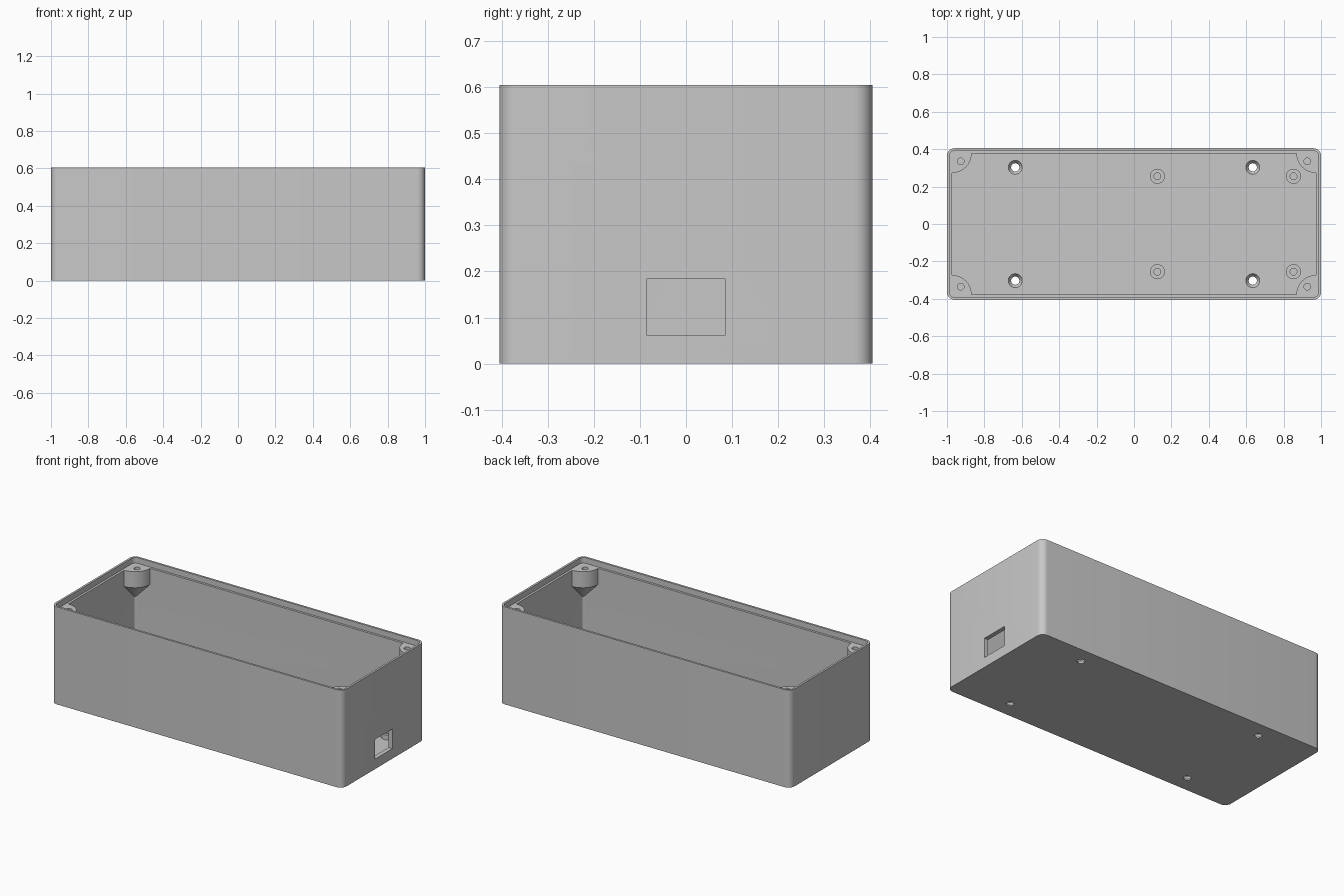
import bpy, bmesh, math
from mathutils import Matrix

if "Cube" in bpy.data.objects:
    bpy.data.objects.remove(bpy.data.objects["Cube"], do_unlink=True)

# Main sizes
HX, HY, TOP = 1.0, 0.405, 0.605
WALL, LIP, LEDGE, FLOOR = 0.027, 0.013, 0.57, 0.03
CORNERS = [(sx, sy) for sx in (-1, 1) for sy in (-1, 1)]

grey = bpy.data.materials.new("grey plastic")
grey.use_nodes = True
colour = (0.58, 0.58, 0.58, 1)
grey.diffuse_color = colour
grey.node_tree.nodes["Principled BSDF"].inputs["Base Color"].default_value = colour


def make_object(name, bm):
    bmesh.ops.recalc_face_normals(bm, faces=bm.faces)
    mesh = bpy.data.meshes.new(name)
    bm.to_mesh(mesh)
    bm.free()
    mesh.materials.append(grey)
    obj = bpy.data.objects.new(name, mesh)
    bpy.context.collection.objects.link(obj)
    return obj


def rounded_ring(bm, inset, radius, z, steps=8):
    """Loop of vertices around a rounded rectangle."""
    ring = []
    for sx, sy, start in ((1, 1, 0), (-1, 1, 90), (-1, -1, 180), (1, -1, 270)):
        cx, cy = sx * (HX - inset - radius), sy * (HY - inset - radius)
        for i in range(steps + 1):
            a = math.radians(start + 90 * i / steps)
            ring.append(bm.verts.new((cx + radius * math.cos(a), cy + radius * math.sin(a), z)))
    return ring


def bridge(bm, a, b):
    for i in range(len(a)):
        j = (i + 1) % len(a)
        bm.faces.new((a[i], a[j], b[j], b[i]))


def cylinder(bm, x, y, z0, z1, r0, r1=None):
    bmesh.ops.create_cone(bm, cap_ends=True, segments=32, radius1=r0,
                          radius2=r0 if r1 is None else r1, depth=z1 - z0,
                          matrix=Matrix.Translation((x, y, (z0 + z1) / 2)))


def combine(target, tool, operation):
    mod = target.modifiers.new(operation.lower(), "BOOLEAN")
    mod.operation, mod.solver, mod.object = operation, "EXACT", tool
    bpy.ops.object.select_all(action="DESELECT")
    bpy.context.view_layer.objects.active = target
    target.select_set(True)
    bpy.ops.object.modifier_apply(modifier=mod.name)
    bpy.data.objects.remove(tool, do_unlink=True)


# Open tray with a stepped rim
bm = bmesh.new()
rings = [rounded_ring(bm, *spec) for spec in (
    (0, 0.04, 0), (0, 0.04, TOP), (LIP, 0.028, TOP),
    (LIP, 0.028, LEDGE), (WALL, 0.014, LEDGE), (WALL, 0.014, FLOOR))]
for lower, upper in zip(rings, rings[1:]):
    bridge(bm, lower, upper)
bm.faces.new(rings[0])
bm.faces.new(rings[-1])
case = make_object("enclosure_body", bm)

# Corner screw bosses: quarter-round posts tapering into the corner
bm = bmesh.new()
for sx, sy in CORNERS:
    cx, cy = HX - WALL, HY - WALL
    bed, r = 0.006, 0.105
    outline = [(cx + bed, cy + bed), (cx + bed, cy - r)]
    for i in range(17):
        a = math.pi / 2 * i / 16
        outline.append((cx - r * math.sin(a), cy - r * math.cos(a)))
    outline.append((cx - r, cy + bed))
    top = [bm.verts.new((sx * x, sy * y, LEDGE)) for x, y in outline]
    low = [bm.verts.new((sx * x, sy * y, 0.47)) for x, y in outline]
    tip = bm.verts.new((sx * (cx + bed), sy * (cy + bed), 0.355))
    bm.faces.new(top)
    bridge(bm, top, low)
    for i in range(len(low)):
        bm.faces.new((low[i], low[(i + 1) % len(low)], tip))
combine(case, make_object("corner_bosses", bm), "UNION")

# Board standoffs on the floor
STANDOFFS = [(x, y) for x in (0.125, 0.853) for y in (-0.255, 0.255)]
bm = bmesh.new()
for x, y in STANDOFFS:
    cylinder(bm, x, y, FLOOR - 0.01, 0.06, 0.04)
combine(case, make_object("standoffs", bm), "UNION")

# Screw holes, countersunk mounting holes and the end port
bm = bmesh.new()
for x, y in STANDOFFS:
    cylinder(bm, x, y, FLOOR + 0.002, 0.08, 0.018)
for sx, sy in CORNERS:
    cylinder(bm, sx * 0.927, sy * 0.335, 0.47, LEDGE + 0.02, 0.018)
combine(case, make_object("screw_holes", bm), "DIFFERENCE")

bm = bmesh.new()
for sx, sy in CORNERS:
    cylinder(bm, sx * 0.635, sy * 0.303, 0.008, FLOOR + 0.001, 0.022, 0.038)
combine(case, make_object("countersinks", bm), "DIFFERENCE")

bm = bmesh.new()
for sx, sy in CORNERS:
    cylinder(bm, sx * 0.635, sy * 0.303, -0.02, 0.02, 0.022)
bmesh.ops.create_cube(bm, size=1, matrix=Matrix.Translation((HX, 0, 0.123))
                      @ Matrix.Diagonal((0.1, 0.172, 0.122, 1)))
combine(case, make_object("through_cuts", bm), "DIFFERENCE")

# Smooth the rounded walls, keep the edges crisp
case.select_set(True)
bpy.context.view_layer.objects.active = case
bpy.ops.object.shade_smooth_by_angle(angle=math.radians(30))
